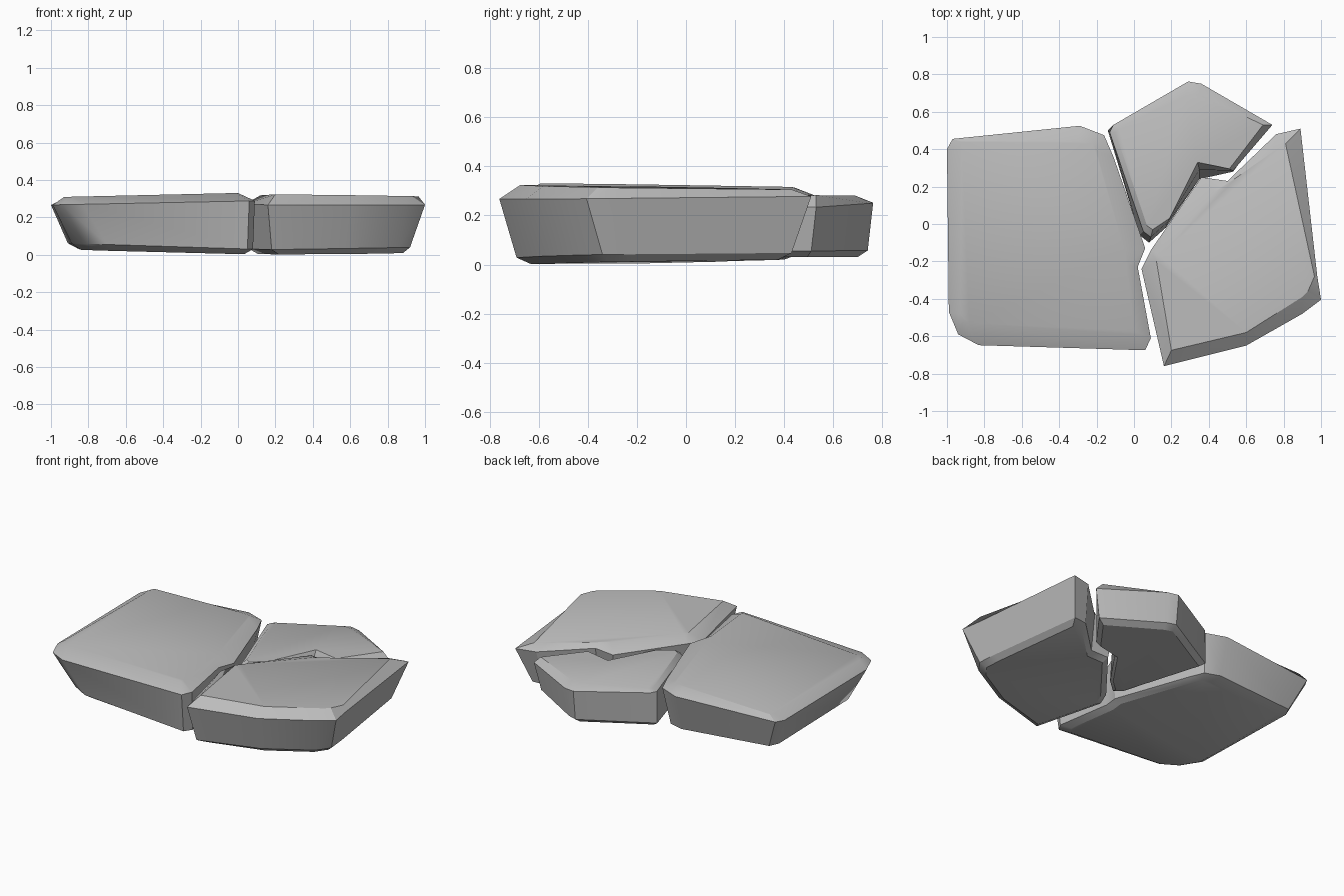
import bpy, bmesh, math

stone = bpy.data.materials.new("dark_stone")
stone.diffuse_color = (.5, .5, .5, 1)


def slab(name, top, rim, low, z_top, z_rim, z_low, z_bottom, shrink=0.88):
    """Loft a cracked stone from four outlines; each z is a plane (a, bx, cy)."""
    cx = sum(p[0] for p in low) / len(low)
    cy = sum(p[1] for p in low) / len(low)
    bottom = [(cx + (x - cx) * shrink, cy + (y - cy) * shrink) for x, y in low]
    bm = bmesh.new()
    rings = []
    for pts, (a, b, c) in ((bottom, z_bottom), (low, z_low), (rim, z_rim), (top, z_top)):
        rings.append([bm.verts.new((x, y, max(0.003, a + b * x + c * y))) for x, y in pts])
    n = len(low)
    for r0, r1 in zip(rings, rings[1:]):
        for i in range(n):
            j = (i + 1) % n
            bm.faces.new((r0[i], r0[j], r1[j], r1[i]))
    bm.faces.new(rings[0])
    bm.faces.new(rings[-1])
    bmesh.ops.recalc_face_normals(bm, faces=bm.faces)
    mesh = bpy.data.meshes.new(name)
    bm.to_mesh(mesh)
    bm.free()
    mesh.shade_smooth()
    mesh.set_sharp_from_angle(angle=math.radians(30))
    mesh.materials.append(stone)
    bpy.context.collection.objects.link(bpy.data.objects.new(name, mesh))


# large left stone
slab("left_stone",
     top=[(-.93, .41), (-.92, .44), (-.30, .44), (-.22, .43), (-.20, .39), (-.05, -.14),
          (-.03, -.22), (0, -.57), (-.01, -.59), (-.88, -.53), (-.91, -.52), (-.93, -.48)],
     rim=[(-1, .40), (-.97, .455), (-.29, .525), (-.16, .475), (-.11, .36), (.06, -.13),
          (.02, -.23), (.09, -.61), (.06, -.675), (-.83, -.648), (-.94, -.59), (-.99, -.47)],
     low=[(-.91, .33), (-.88, .39), (-.29, .46), (-.19, .43), (-.15, .34), (.03, -.14),
          (.02, -.23), (.08, -.59), (.05, -.64), (-.70, -.60), (-.81, -.54), (-.89, -.42)],
     z_top=(.325, .022, -.01), z_rim=(.287, .02, 0),
     z_low=(.033, -.032, 0), z_bottom=(.010, -.025, .01), shrink=.9)

# right stone with a notched inner edge
slab("right_stone",
     top=[(.20, -.675), (.60, -.58), (.90, -.39), (.93, -.36), (.965, -.28), (.81, .43),
          (.74, .385), (.55, .25), (.43, .17), (.14, -.17), (.12, -.20)],
     rim=[(.16, -.76), (.60, -.65), (.90, -.48), (1, -.405), (.98, -.28), (.89, .51),
          (.76, .48), (.50, .23), (.36, .25), (.09, -.14), (.04, -.24)],
     low=[(.18, -.69), (.57, -.58), (.86, -.42), (.92, -.34), (.91, -.22), (.82, .43),
          (.73, .42), (.50, .20), (.37, .20), (.10, -.14), (.06, -.24)],
     z_top=(.317, -.008, -.012), z_rim=(.275, -.003, .01),
     z_low=(.033, .012, .01), z_bottom=(.006, .01, .015), shrink=.9)

# back stone, wider at the base along the cracks
slab("back_stone",
     top=[(-.10, .49), (-.08, .51), (.28, .69), (.35, .69), (.69, .53), (.51, .295),
          (.34, .33), (.19, .03), (.10, -.03), (.07, -.01)],
     rim=[(-.13, .49), (-.11, .53), (.29, .762), (.36, .75), (.74, .53), (.53, .285),
          (.35, .29), (.18, .01), (.09, -.07), (.05, -.04)],
     low=[(-.14, .50), (-.10, .52), (.29, .74), (.35, .72), (.70, .51), (.53, .28),
          (.35, .24), (.17, -.02), (.08, -.10), (.03, -.06)],
     z_top=(.270, .01, .01), z_rim=(.245, -.03, .02),
     z_low=(.05, 0, .01), z_bottom=(.03, 0, 0), shrink=.9)
